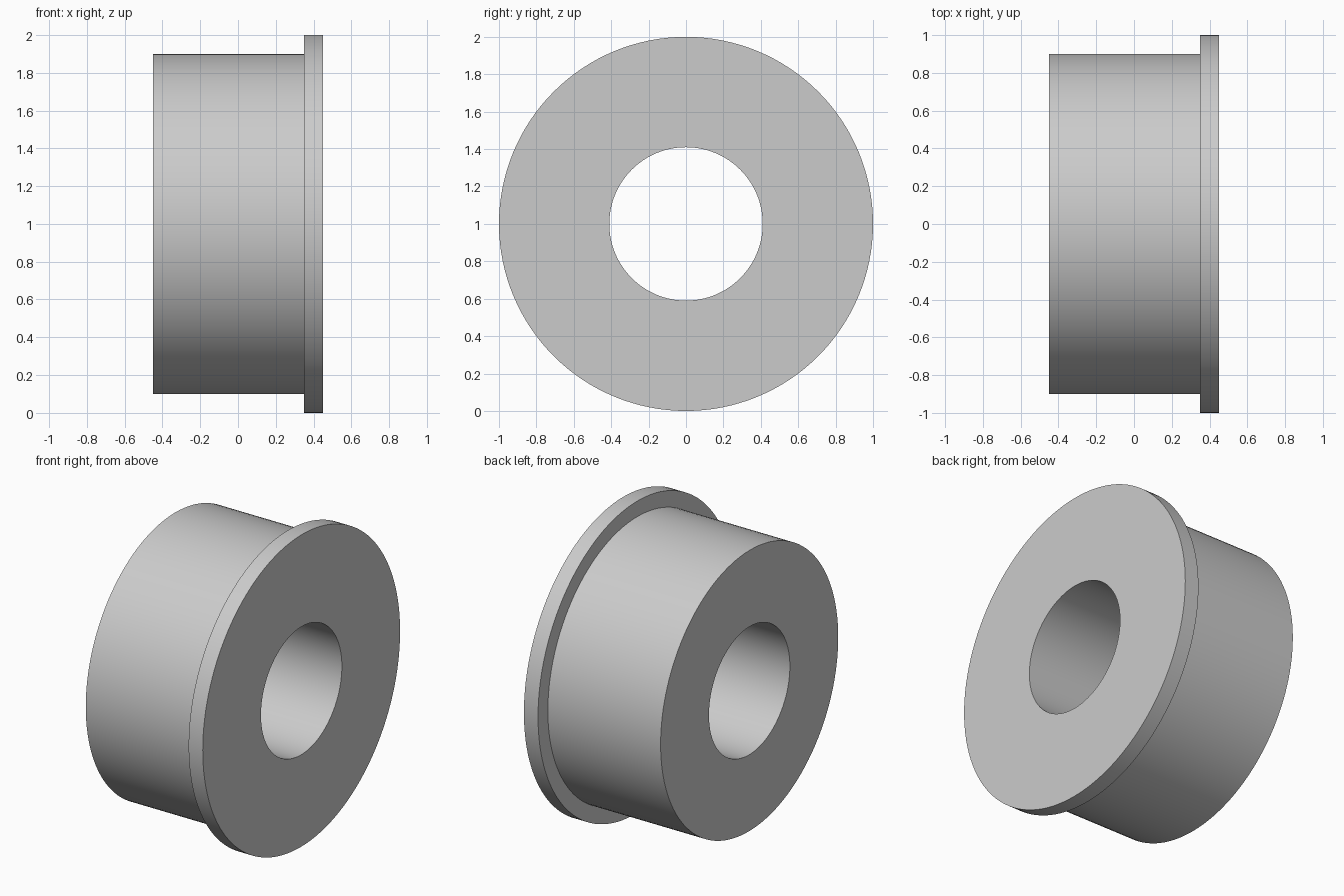
import bpy, bmesh
from math import radians, tau
from mathutils import Matrix, Vector

cube = bpy.data.objects.get("Cube")
if cube:
    bpy.data.objects.remove(cube, do_unlink=True)

SEGMENTS = 128
BORE, BODY, FLANGE = 0.41, 0.9, 1.0      # radii
LEFT, STEP, RIGHT = -0.45, 0.35, 0.45    # positions along the axis

# Plain grey metal
grey = bpy.data.materials.new("grey metal")
grey.use_nodes = True
colour = (0.6, 0.6, 0.6, 1)
grey.diffuse_color = colour
grey.node_tree.nodes["Principled BSDF"].inputs["Base Color"].default_value = colour

# Closed cross-section: bore, body, step and flange
profile = [(LEFT, BORE), (LEFT, BODY), (STEP, BODY),
           (STEP, FLANGE), (RIGHT, FLANGE), (RIGHT, BORE)]

# Spin the cross-section around the x axis
bm = bmesh.new()
rings = []
for i in range(SEGMENTS):
    turn = Matrix.Rotation(tau * i / SEGMENTS, 3, "X")
    rings.append([bm.verts.new(turn @ Vector((x, 0, r))) for x, r in profile])
for i, ring in enumerate(rings):
    following = rings[(i + 1) % SEGMENTS]
    for j in range(len(profile)):
        k = (j + 1) % len(profile)
        bm.faces.new((ring[j], ring[k], following[k], following[j]))
bmesh.ops.recalc_face_normals(bm, faces=bm.faces)
mesh = bpy.data.meshes.new("flanged_bushing")
bm.to_mesh(mesh)
bm.free()
mesh.materials.append(grey)

bushing = bpy.data.objects.new("flanged_bushing", mesh)
bushing.location.z = FLANGE
bpy.context.collection.objects.link(bushing)

# Smooth the round walls, keep the rims sharp
bpy.ops.object.select_all(action="DESELECT")
bushing.select_set(True)
bpy.context.view_layer.objects.active = bushing
bpy.ops.object.shade_smooth_by_angle(angle=radians(30))
